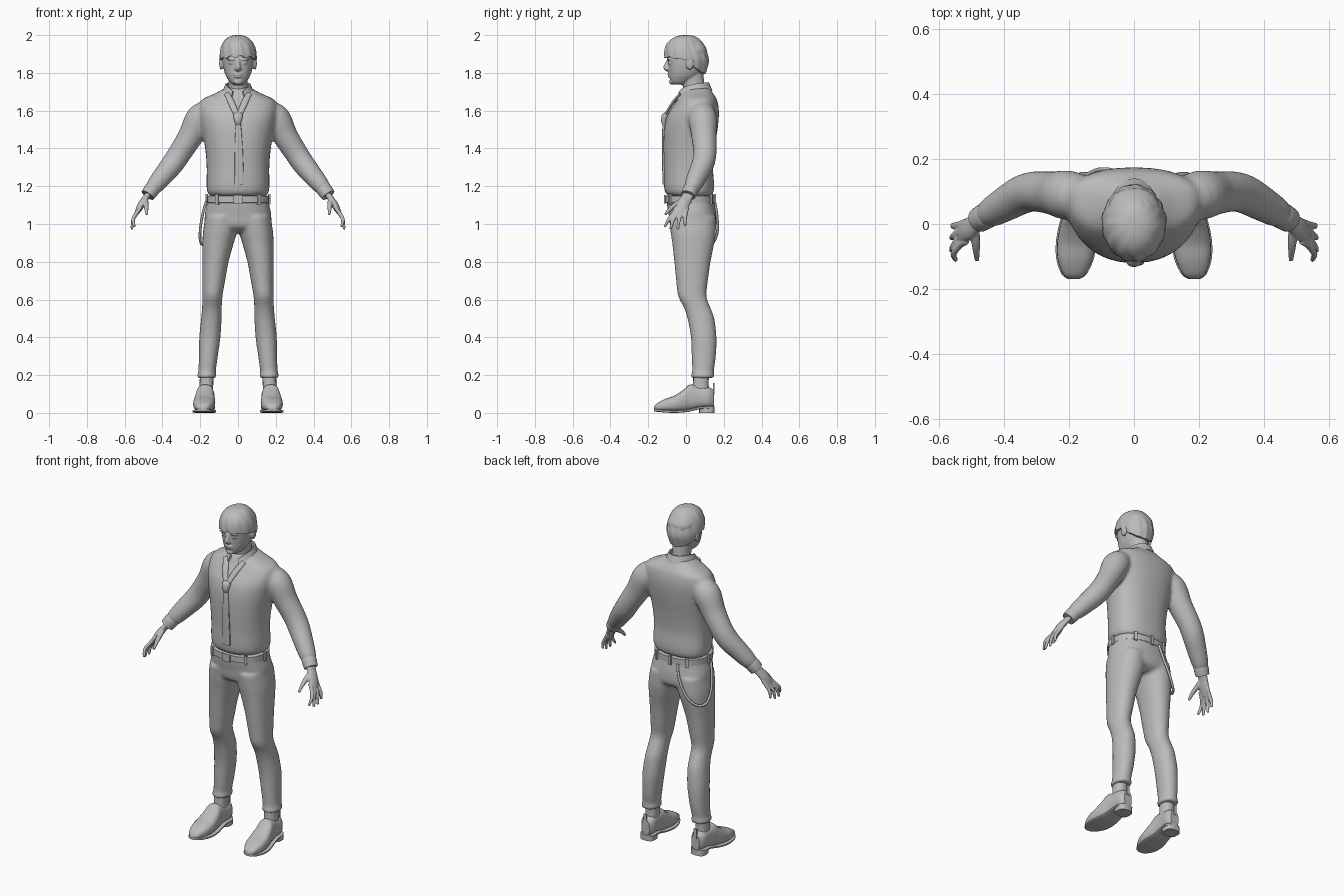
import bpy, bmesh, math
from mathutils import Vector, Matrix

if bpy.data.objects.get("Cube"):
    bpy.data.objects.remove(bpy.data.objects["Cube"])

grey = bpy.data.materials.new("plain_grey")
grey.use_nodes = True
grey.diffuse_color = (0.5, 0.5, 0.5, 1)
shader = grey.node_tree.nodes["Principled BSDF"]
shader.inputs["Base Color"].default_value = grey.diffuse_color
shader.inputs["Roughness"].default_value = 0.7


def smooth_rows(rows, n=4):
    """Resample a table of rows along a Catmull-Rom curve."""
    out = []
    for i in range(len(rows) - 1):
        quad = (rows[max(i - 1, 0)], rows[i], rows[i + 1], rows[min(i + 2, len(rows) - 1)])
        for k in range(n):
            t = k / n
            out.append([b + 0.5 * t * (c - a + t * (2 * a - 5 * b + 4 * c - d + t * (3 * b - a - 3 * c + d)))
                        for a, b, c, d in zip(*quad)])
    return out + [list(rows[-1])]


def loft(bm, rings):
    """Skin a list of closed rings and cap both ends."""
    loops = [[bm.verts.new(p) for p in ring] for ring in rings]
    n = len(loops[0])
    for a, b in zip(loops, loops[1:]):
        for i in range(n):
            j = (i + 1) % n
            bm.faces.new((a[i], a[j], b[j], b[i]))
    bm.faces.new(loops[0])
    bm.faces.new(loops[-1])


def power(v, e):
    return math.copysign(abs(v) ** e, v)


def oval(z, cx, rx, front, back, mid=0.5, e=0.85, n=32):
    """Horizontal section with separate front and back depth."""
    cy = front + (back - front) * mid
    ring = []
    for i in range(n):
        a = math.tau * i / n
        s = power(math.sin(a), e)
        ring.append(Vector((cx + rx * power(math.cos(a), e), cy + s * (back - cy if s > 0 else cy - front), z)))
    return ring


def column(bm, rows, **kw):
    loft(bm, [oval(*r, **kw) for r in smooth_rows(rows)])


def tube(bm, rows, wide=1.0, n=16, side=1, ref=(0, 1, 0)):
    """Sweep an oval along points given as x, y, z, radius."""
    rows = smooth_rows(rows)
    pts = [Vector((side * r[0], r[1], r[2])) for r in rows]
    rings = []
    for i, p in enumerate(pts):
        t = (pts[min(i + 1, len(pts) - 1)] - pts[max(i - 1, 0)]).normalized()
        u = Vector(ref) - t * t.dot(Vector(ref))
        u.normalize()
        v = t.cross(u)
        rings.append([p + rows[i][3] * (u * wide * math.cos(math.tau * k / n) + v * math.sin(math.tau * k / n))
                      for k in range(n)])
    loft(bm, rings)


def ball(bm, c, s):
    bmesh.ops.create_uvsphere(bm, u_segments=20, v_segments=12, radius=1,
                              matrix=Matrix.Translation(c) @ Matrix.Diagonal((*s, 1)))


def box(bm, c, s, turn=0):
    bmesh.ops.create_cube(bm, size=1, matrix=Matrix.Translation(c) @ Matrix.Rotation(turn, 4, 'Z')
                          @ Matrix.Diagonal((*s, 1)))


def finish(name, bm, voxel=0, relax=3):
    bmesh.ops.recalc_face_normals(bm, faces=bm.faces)
    mesh = bpy.data.meshes.new(name)
    bm.to_mesh(mesh)
    bm.free()
    mesh.materials.append(grey)
    ob = bpy.data.objects.new(name, mesh)
    bpy.context.collection.objects.link(ob)
    bpy.ops.object.select_all(action='DESELECT')
    ob.select_set(True)
    bpy.context.view_layer.objects.active = ob
    bpy.ops.object.shade_smooth_by_angle(angle=math.radians(45))
    if voxel:
        mod = ob.modifiers.new("blend", 'REMESH')
        mod.mode, mod.voxel_size, mod.use_smooth_shade = 'VOXEL', voxel, True
        mod = ob.modifiers.new("relax", 'SMOOTH')
        mod.factor, mod.iterations = 0.5, relax
    return ob


# Head with nose, lips, brows, eyes and ears
bm = bmesh.new()
column(bm, [(1.738, 0, .024, -.068, -.01), (1.75, 0, .042, -.08, .02), (1.78, 0, .062, -.088, .06),
            (1.81, 0, .073, -.091, .085), (1.85, 0, .081, -.094, .1), (1.89, 0, .084, -.098, .11),
            (1.93, 0, .083, -.09, .108), (1.97, 0, .06, -.06, .08)])
tube(bm, [(0, -.088, 1.876, .009), (0, -.102, 1.845, .011), (0, -.106, 1.827, .014), (0, -.088, 1.815, .012)])
ball(bm, (0, -.09, 1.792), (.026, .009, .006))
ball(bm, (0, -.088, 1.78), (.022, .009, .006))
ball(bm, (0, -.076, 1.752), (.022, .014, .014))
for s in (1, -1):
    ball(bm, (s * .036, -.092, 1.872), (.026, .01, .006))
    ball(bm, (s * .034, -.086, 1.853), (.016, .01, .007))
    ball(bm, (s * .012, -.096, 1.822), (.008, .01, .007))
    ball(bm, (s * .089, .02, 1.85), (.011, .022, .034))
tube(bm, [(0, .06, 1.6, .056), (0, .045, 1.7, .05), (0, .03, 1.82, .052)], wide=1.15)
finish("head", bm, .005, 2)

# Hair cap: short fringe at the front, longer at the nape
bm = bmesh.new()
rings = []
count = 96
for j in range(18):
    phi = 0.04 + (math.pi / 2 - 0.04) * min(j / 16, 1)
    ring = []
    for i in range(count):
        a = math.tau * i / count
        front, side = -math.cos(a), math.sin(a)
        nape = max(0, -front) ** 0.7
        low = 1.868 - .075 * nape + .018 * max(0, front) + .006 * math.sin(11 * a) * max(0, front)
        z = low + (2 - low) * math.cos(phi) ** 0.85
        r = math.sin(phi) ** 0.8 * (1 + .016 * math.sin(13 * a + 5 * phi) * math.sin(phi))
        r *= 1 - 0.25 * max(0, (1.865 - z) / .09)
        if j == 17:
            r *= 0.82
        ring.append((.099 * r * side, .004 - r * front * (.12 if front > 0 else .122), z))
    rings.append(ring)
loft(bm, rings)
finish("hair", bm)

# Sweater: body and sleeves blended together
arm = [(.14, .08, 1.6, .06), (.2, .088, 1.56, .076), (.25, .095, 1.467, .067), (.305, .1, 1.38, .062),
       (.345, .09, 1.32, .06), (.395, .062, 1.258, .054), (.44, .036, 1.203, .046), (.462, .024, 1.175, .034)]
bm = bmesh.new()
column(bm, [(1.15, 0, .15, -.095, .135), (1.17, 0, .163, -.111, .146), (1.21, 0, .167, -.117, .149),
            (1.3, 0, .166, -.117, .143), (1.4, 0, .174, -.12, .152), (1.5, 0, .192, -.117, .167),
            (1.57, 0, .205, -.102, .174), (1.62, 0, .208, -.073, .172), (1.66, 0, .19, -.046, .163),
            (1.69, 0, .125, -.032, .145), (1.72, 0, .07, -.012, .125)], mid=0.6, e=0.88)
for s in (1, -1):
    tube(bm, arm, side=s, n=24)
finish("sweater", bm, .01, 4)

# Cuffs and hands
for s, label in ((1, "left"), (-1, "right")):
    bm = bmesh.new()
    tube(bm, [(.445, .033, 1.198, .038), (.458, .024, 1.18, .041), (.478, .012, 1.152, .038)], side=s, n=24)
    finish(label + "_cuff", bm)
    bm = bmesh.new()
    tube(bm, [(.46, .022, 1.175, .018), (.487, .004, 1.14, .017), (.513, -.018, 1.1, .019),
              (.535, -.034, 1.06, .013)], wide=1.8, side=s)
    for k, (x, y, z) in enumerate([(.548, -.112, .985), (.562, -.083, .972), (.562, -.044, .972), (.557, -.004, .99)]):
        base = -.064 + .021 * k
        tube(bm, [(.515, base + .01, 1.09, .01), (.535, base, 1.06, .011),
                  (.555, (base + y) / 2 - .003, 1.025, .01), (x, y, z, .007)], side=s)
    tube(bm, [(.488, -.005, 1.135, .012), (.487, -.05, 1.105, .014), (.485, -.083, 1.08, .011),
              (.483, -.112, 1.05, .007)], side=s)
    finish(label + "_hand", bm, .0045, 2)

# Folded shirt collar, open at the front
bm = bmesh.new()
rings = []
for i in range(41):
    a = math.pi * 0.86 * (i / 20 - 1)
    f = abs(a) / math.pi
    top, drop, flare = 1.747 - .07 * f ** 3, .042 + .06 * f ** 6, .022 + .055 * f ** 6
    rings.append([((.062 + o) * math.sin(a), .04 + (.078 + o) * math.cos(a), top + dz) for o, dz in
                  ((-.004, 0), (.004, .002), (flare, -drop), (flare - .008, -drop), (0, -.014), (-.006, -.05))])
loft(bm, rings)
finish("collar", bm)

# Necktie: two neck bands, knot and hanging blade
bm = bmesh.new()
for s in (1, -1):
    tube(bm, [(.058, -.03, 1.69, .007), (.036, -.068, 1.645, .008), (.008, -.108, 1.58, .007)],
         wide=2.2, side=s, ref=(s, 0, 0))
column(bm, [(1.525, .002, .012, -.125, -.1), (1.545, 0, .019, -.132, -.1), (1.575, 0, .025, -.128, -.09),
            (1.59, 0, .018, -.115, -.08)])
column(bm, [(1.21, .006, .024, -.124, -.11), (1.25, .006, .024, -.125, -.11), (1.4, .004, .021, -.128, -.112),
            (1.5, .002, .016, -.126, -.105), (1.54, 0, .012, -.12, -.1)], e=0.5)
finish("necktie", bm)

# Trousers: hips and legs blended together
bm = bmesh.new()
column(bm, [(.955, 0, .12, -.03, .12), (.985, 0, .172, -.08, .158), (1.05, 0, .176, -.092, .16),
            (1.1, 0, .166, -.1, .152), (1.145, 0, .158, -.102, .146)])
for s in (1, -1):
    rows = [(1.04, .085, .088, -.09, .158), (.96, .095, .09, -.082, .158), (.9, .105, .083, -.073, .15),
            (.8, .119, .069, -.062, .13), (.7, .128, .06, -.052, .116), (.62, .135, .053, -.042, .108),
            (.56, .138, .052, -.012, .128), (.5, .141, .054, .008, .15), (.4, .149, .056, .026, .161),
            (.3, .157, .05, .03, .158), (.22, .164, .046, .033, .147), (.205, .165, .05, .028, .15),
            (.185, .166, .05, .028, .15)]
    column(bm, [(r[0], s * r[1], *r[2:]) for r in rows], e=0.92)
finish("trousers", bm, .01, 3)

# Belt, buckle and belt loops
bm = bmesh.new()
loft(bm, [oval(z, 0, .164 - d, -.109 + d, .152 - d) for z, d in
          ((1.11, .006), (1.113, 0), (1.149, 0), (1.152, .006))])
finish("belt", bm)
bm = bmesh.new()
box(bm, (0, -.111, 1.131), (.05, .01, .046))
finish("buckle", bm)
bm = bmesh.new()
for x, y, turn in ((.11, -.085, .5), (-.11, -.085, -.5), (.165, .02, 1.57), (-.165, .02, 1.57),
                   (.1, .134, -.45), (-.1, .134, .45), (0, .152, 0)):
    box(bm, (x, y, 1.131), (.017, .014, .054), turn)
finish("belt_loops", bm)

# Hanging chain on the right hip
bm = bmesh.new()
tube(bm, [(-.05, .152, 1.12, .007), (-.07, .165, 1.04, .007), (-.115, .165, .95, .007), (-.165, .135, .895, .007),
          (-.197, .085, .9, .007), (-.2, .045, .97, .007), (-.185, .02, 1.06, .007), (-.168, .005, 1.12, .007)],
     ref=(.3, -1, .2))
finish("hip_chain", bm)

# Ankles and shoes; each shoe row is y, half width, bottom, top
shoe = [(-.17, .012, .014, .03), (-.155, .034, .012, .05), (-.11, .053, .008, .074), (-.06, .058, .006, .092),
        (-.01, .053, .009, .125), (.02, .047, .013, .15), (.07, .043, .025, .142), (.12, .043, .028, .136),
        (.148, .026, .03, .12)]


def shoe_ring(side, y, w, low, high, e=0.75):
    c = side * (.175 - .06 * y)
    return [(c + w * power(math.cos(a), e), y, (low + high) / 2 + (high - low) / 2 * power(math.sin(a), e))
            for a in (math.tau * i / 24 for i in range(24))]


for s, label in ((1, "left"), (-1, "right")):
    bm = bmesh.new()
    column(bm, [(.1, s * .168, .036, .025, .125), (.15, s * .167, .036, .037, .12), (.21, s * .166, .036, .038, .122)])
    finish(label + "_ankle", bm)
    bm = bmesh.new()
    loft(bm, [shoe_ring(s, *r) for r in smooth_rows(shoe)])
    box(bm, (s * .167, .148, .128), (.018, .008, .06))
    finish(label + "_shoe", bm)
    bm = bmesh.new()
    loft(bm, [shoe_ring(s, y, w + .004, low - .006, low + .008, 0.4) for y, w, low, high in smooth_rows(shoe)])
    loft(bm, [oval(z, s * .169, .044, .07, .152, e=0.7) for z in (0, .034)])
    finish(label + "_sole", bm)
